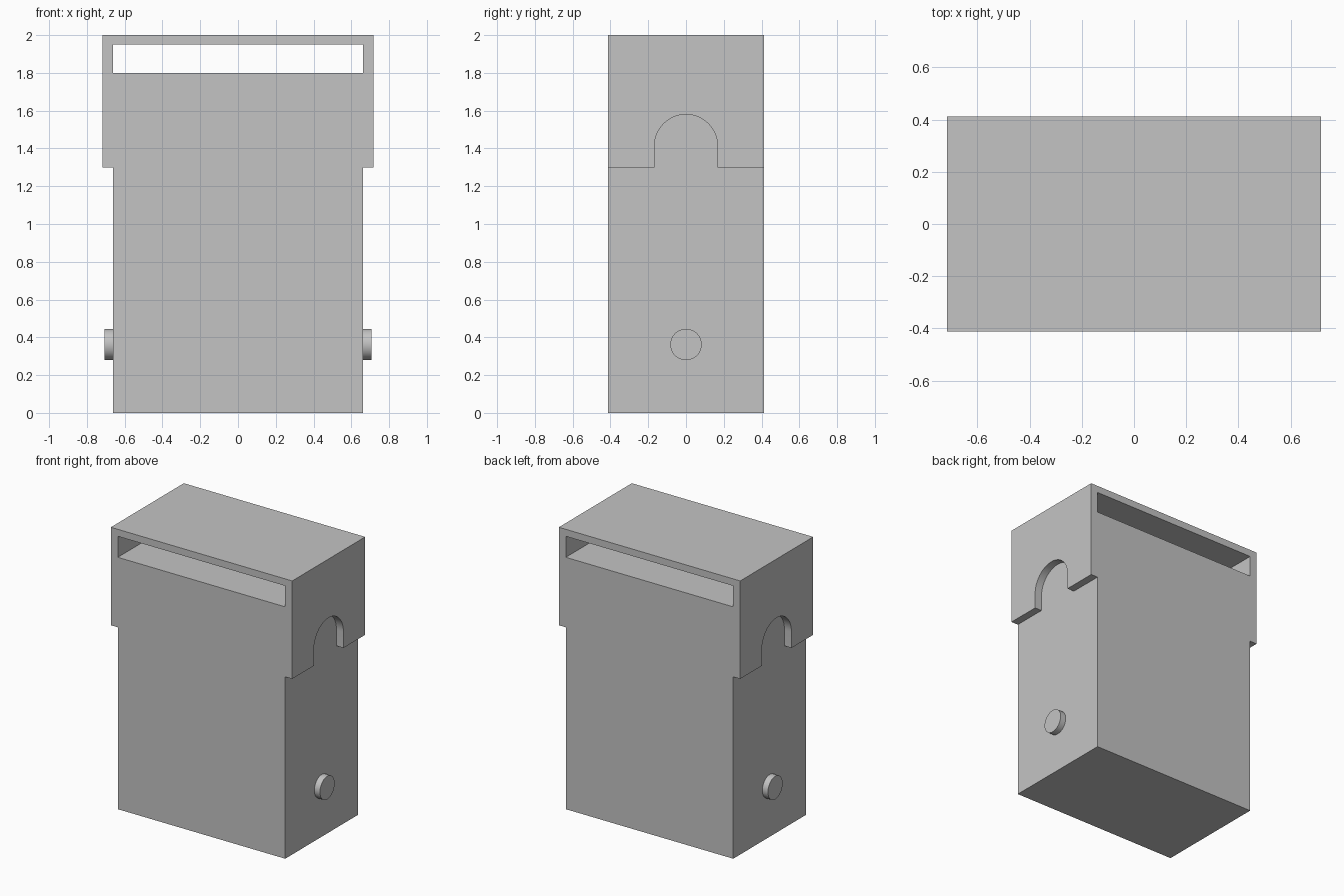
import bpy
import bmesh
import math
from mathutils import Matrix

cube = bpy.data.objects.get("Cube")
if cube:
    bpy.data.objects.remove(cube, do_unlink=True)

BODY_X, OUTER_X, HALF_Y = 0.662, 0.717, 0.412
TOP, SLOT_TOP, SLOT_FLOOR, SKIRT = 2.0, 1.95, 1.8, 1.3
ARCH_R, ARCH_Z = 0.167, 1.413
PEG_R, PEG_Z, PEG_X = 0.083, 0.362, 0.706

grey = bpy.data.materials.new("plain grey")
grey.use_nodes = True
grey.diffuse_color = (0.55, 0.55, 0.55, 1)
grey.node_tree.nodes["Principled BSDF"].inputs["Base Color"].default_value = grey.diffuse_color


def finish(name, bm):
    bmesh.ops.recalc_face_normals(bm, faces=bm.faces)
    mesh = bpy.data.meshes.new(name)
    bm.to_mesh(mesh)
    bm.free()
    mesh.materials.append(grey)
    obj = bpy.data.objects.new(name, mesh)
    bpy.context.collection.objects.link(obj)
    return obj


def box(name, half_x, half_y, z0, z1):
    bm = bmesh.new()
    place = Matrix.Translation((0, 0, (z0 + z1) / 2))
    size = Matrix.Diagonal((2 * half_x, 2 * half_y, z1 - z0, 1))
    bmesh.ops.create_cube(bm, size=1, matrix=place @ size)
    return finish(name, bm)


def side_prism(name, profile, x0, x1):
    """Extrude a (y, z) outline along x."""
    bm = bmesh.new()
    face = bm.faces.new([bm.verts.new((x0, y, z)) for y, z in profile])
    moved = bmesh.ops.extrude_face_region(bm, geom=[face], use_keep_orig=True)["geom"]
    verts = [v for v in moved if isinstance(v, bmesh.types.BMVert)]
    bmesh.ops.translate(bm, verts=verts, vec=(x1 - x0, 0, 0))
    return finish(name, bm)


def arc(radius, z, start, end, steps):
    angles = [start + (end - start) * i / steps for i in range(steps + 1)]
    return [(radius * math.cos(a), z + radius * math.sin(a)) for a in angles]


# Main block and the roof above the open slot
box("body", BODY_X, HALF_Y, 0, SLOT_FLOOR)
box("roof", BODY_X, HALF_Y, SLOT_TOP, TOP)

# Side cheeks with an arched notch, and round pegs below them
cheek = [(HALF_Y, SKIRT), (HALF_Y, TOP), (-HALF_Y, TOP), (-HALF_Y, SKIRT), (-ARCH_R, SKIRT)]
cheek += arc(ARCH_R, ARCH_Z, math.pi, 0, 32) + [(ARCH_R, SKIRT)]
peg = arc(PEG_R, PEG_Z, 0, math.tau, 48)[:-1]

for side, sign in (("left", 1), ("right", -1)):
    parts = (side_prism(side + "_cheek", cheek, sign * BODY_X, sign * OUTER_X),
             side_prism(side + "_peg", peg, sign * BODY_X, sign * PEG_X))
    for part in parts:
        bpy.ops.object.select_all(action="DESELECT")
        part.select_set(True)
        bpy.context.view_layer.objects.active = part
        bpy.ops.object.shade_smooth_by_angle(angle=math.radians(30))
